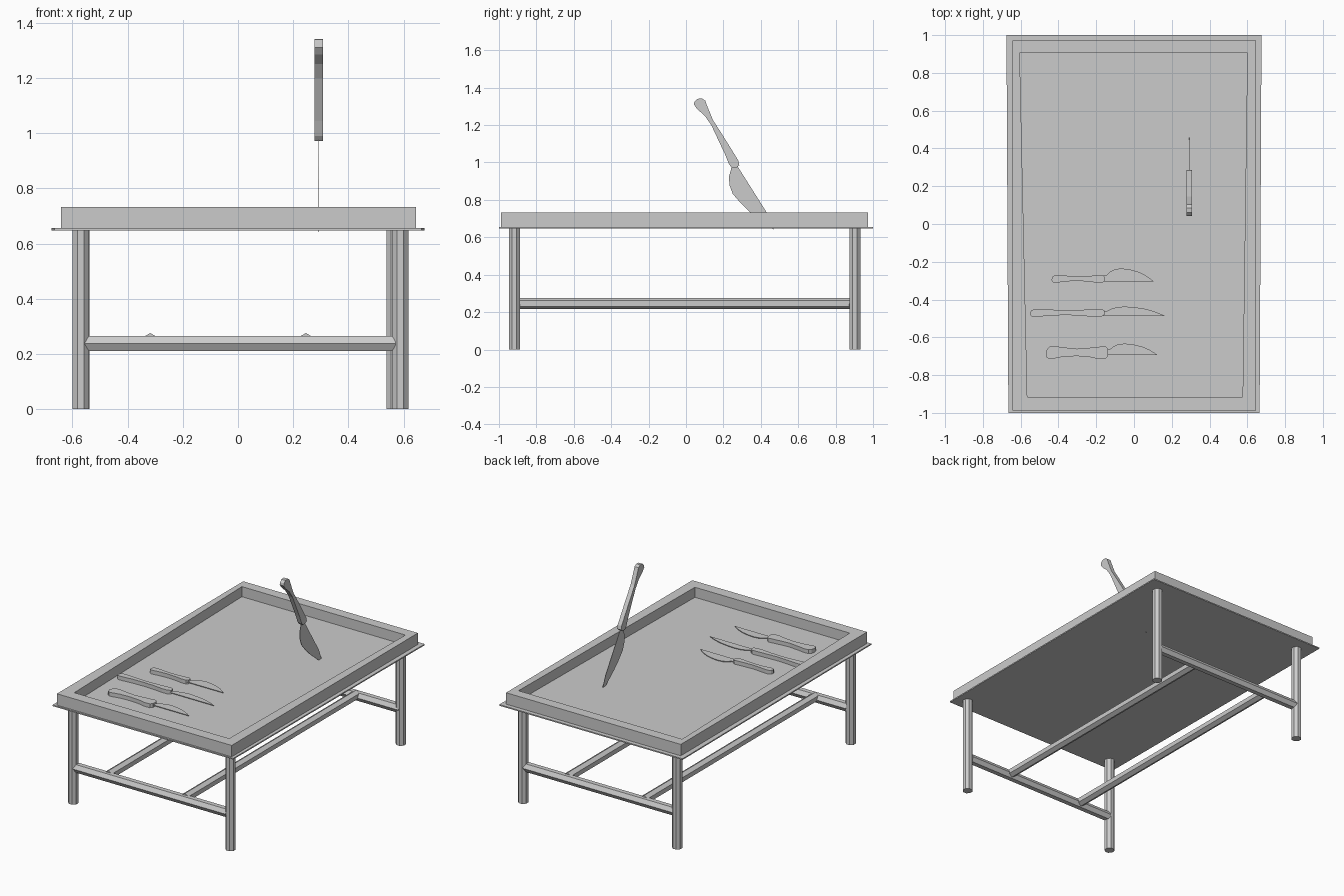
import bpy, bmesh, math
from mathutils import Vector

if "Cube" in bpy.data.objects:
    bpy.data.objects.remove(bpy.data.objects["Cube"])


def finish(name, bm):
    bmesh.ops.recalc_face_normals(bm, faces=bm.faces)
    me = bpy.data.meshes.new(name)
    bm.to_mesh(me)
    bm.free()
    ob = bpy.data.objects.new(name, me)
    bpy.context.collection.objects.link(ob)
    return ob


def prism(name, pts, lo, hi, axis="z"):
    """Extrude a 2D outline: (x, y) along z, or (y, z) along x."""
    bm = bmesh.new()
    place = (lambda a, b, c: (a, b, c)) if axis == "z" else (lambda a, b, c: (c, a, b))
    face = bm.faces.new([bm.verts.new(place(a, b, lo)) for a, b in pts])
    new = bmesh.ops.extrude_face_region(bm, geom=[face])["geom"]
    bmesh.ops.translate(bm, vec=place(0, 0, hi - lo),
                        verts=[g for g in new if isinstance(g, bmesh.types.BMVert)])
    return finish(name, bm)


def bar(name, start, end, radius, sides, turn=0.0):
    """Straight bar with a regular polygon section."""
    a, b = Vector(start), Vector(end)
    d = (b - a).normalized()
    side = Vector((1, 0, 0)) if abs(d.x) < 0.9 else Vector((0, 1, 0))
    other = d.cross(side)
    bm = bmesh.new()
    rings = []
    for p in (a, b):
        rings.append([bm.verts.new(p + radius * (side * math.cos(t) + other * math.sin(t)))
                      for t in (turn + math.tau * i / sides for i in range(sides))])
    for i in range(sides):
        j = (i + 1) % sides
        bm.faces.new((rings[0][i], rings[0][j], rings[1][j], rings[1][i]))
    bm.faces.new(rings[0])
    bm.faces.new(rings[1])
    return finish(name, bm)


# Thin base plate
FLOOR = 0.665
prism("base_plate", [(-.665, -1), (.665, -1), (.675, 1), (-.675, 1)], .648, .656)

# Tray: floor and raised rim with a slightly tapered opening
outer = [(-.642, -.988), (.645, -.988), (.645, .972), (-.642, .972)]
inner = [(-.565, -.915), (.575, -.915), (.6, .905), (-.605, .905)]
bm = bmesh.new()
rings = [[bm.verts.new((x, y, z)) for x, y in pts]
         for pts, z in ((outer, .65), (outer, .732), (inner, .732), (inner, FLOOR))]
for r0, r1 in zip(rings, rings[1:]):
    for i in range(4):
        j = (i + 1) % 4
        bm.faces.new((r0[i], r0[j], r1[j], r1[i]))
bm.faces.new(rings[0])
bm.faces.new(rings[-1])
finish("tray", bm)

# Legs
for name, x, y in (("front_left_leg", -.57, -.918), ("front_right_leg", .588, -.918),
                   ("back_left_leg", -.568, .903), ("back_right_leg", .567, .903)):
    bar(name, (x, y, 0), (x, y, .65), .032, 8, math.pi / 8)

# End stretchers (flat top) and long stretchers (ridge up)
for name, y in (("front_stretcher", -.915), ("back_stretcher", .9)):
    bar(name, (-.556, y, .238), (.57, y, .238), .031, 6)
for name, x in (("left_long_stretcher", -.318), ("right_long_stretcher", .246)):
    bar(name, (x, -.91, .246), (x, .895, .246), .03, 6, math.pi / 6)

# Lying knives: shared outlines scaled to each knife
HANDLE = [(0, -.2), (.015, -.75), (.05, -1), (.12, -.95), (.28, -.65), (.5, -.55), (.7, -.7),
          (.85, -1), (.96, -.95), (1, -.5), (1, .5), (.96, .95), (.85, .85), (.7, .7),
          (.5, .55), (.3, .75), (.14, .95), (.06, .9), (.02, .5)]
BLADE = [(-.03, 0), (1, 0), (.93, .22), (.82, .5), (.68, .75), (.5, .93), (.33, 1),
         (.2, .93), (.1, .72), (.04, .5), (-.03, .45)]
for n, x0, x1, x2, yc, half, yb, h in (
        ("back", -.437, -.155, .105, -.29, .021, -.305, .07),
        ("middle", -.552, -.157, .163, -.47, .022, -.487, .05),
        ("front", -.467, -.137, .123, -.68, .035, -.693, .06)):
    prism(n + "_knife_handle", [(x0 + u * (x1 - x0), yc + v * half) for u, v in HANDLE],
          FLOOR - .002, FLOOR + .026)
    prism(n + "_knife_blade", [(x1 + u * (x2 - x1), yb + v * h) for u, v in BLADE],
          FLOOR + .01, FLOOR + .014)

# Knife stuck upright in the tray
prism("stuck_knife_handle",
      [(.042, 1.31), (.045, 1.325), (.06, 1.34), (.085, 1.342), (.103, 1.33), (.112, 1.305),
       (.145, 1.225), (.19, 1.155), (.24, 1.075), (.28, 1.01), (.285, .985), (.27, .973),
       (.245, .972), (.23, .99), (.208, 1.045), (.175, 1.115), (.135, 1.2), (.1, 1.25),
       (.06, 1.285)], .278, .307, "x")
prism("stuck_knife_blade",
      [(.245, .985), (.272, .985), (.43, .735), (.468, .642), (.425, .668), (.342, .735),
       (.295, .78), (.25, .832), (.232, .88), (.23, .925), (.24, .96)], .291, .294, "x")
